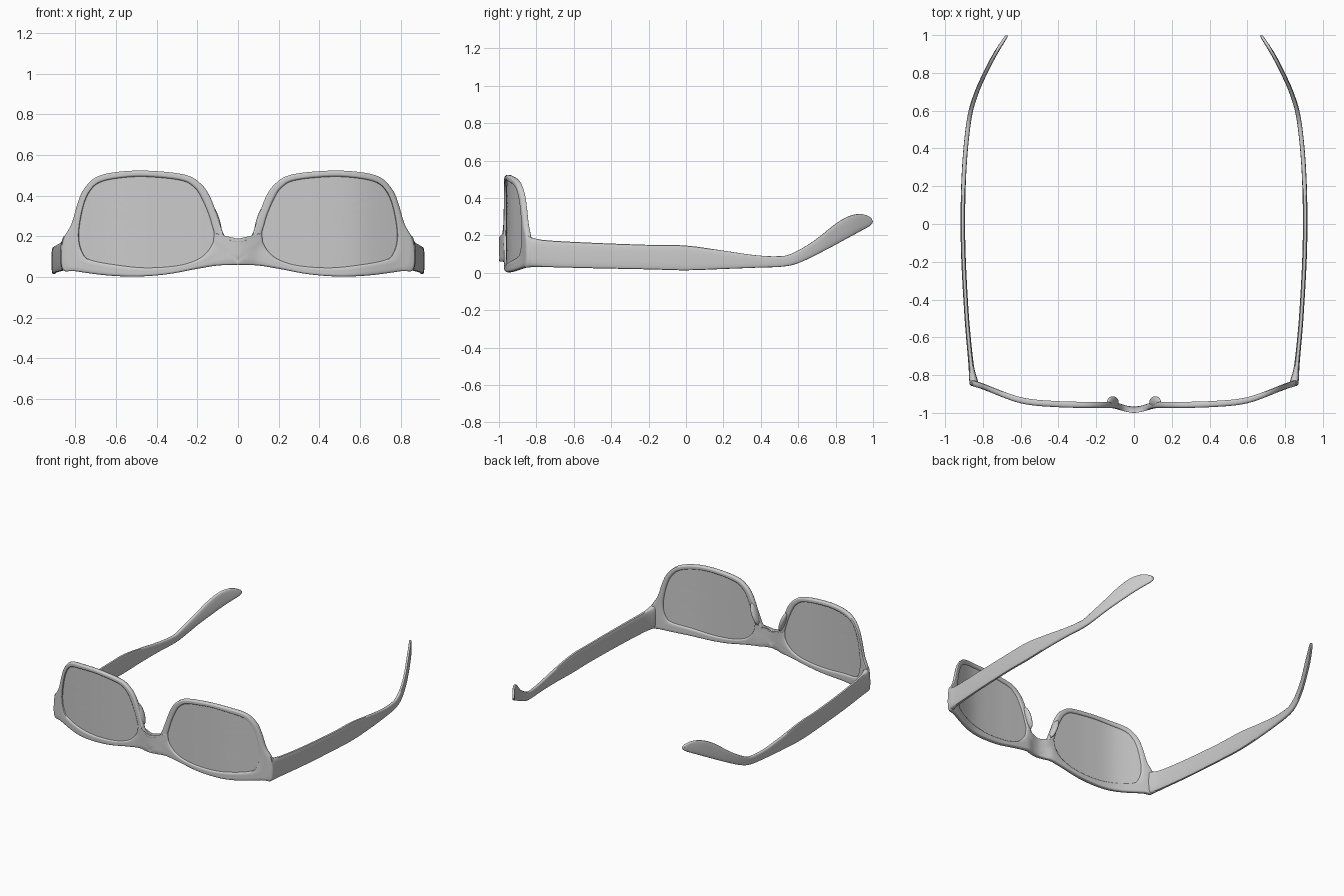
import bpy, bmesh, math
from mathutils import Vector

if "Cube" in bpy.data.objects:
    bpy.data.objects.remove(bpy.data.objects["Cube"])


def smooth(points, steps, closed=False):
    """Catmull-Rom through the given tuples."""
    p, n, out = [Vector(q) for q in points], len(points), []
    get = (lambda i: p[i % n]) if closed else (lambda i: p[max(0, min(n - 1, i))])
    for i in range(n if closed else n - 1):
        a, b, c, d = get(i - 1), get(i), get(i + 1), get(i + 2)
        for k in range(steps):
            t = k / steps
            out.append(0.5 * (2 * b + (c - a) * t + (2 * a - 5 * b + 4 * c - d) * t * t
                              + (3 * b - a - 3 * c + d) * t ** 3))
    return out if closed else out + [p[-1]]


def lookup(table, v):
    """Linear interpolation in a dense table of (key, value)."""
    if v <= table[0][0]:
        return table[0][1]
    for a, b in zip(table, table[1:]):
        if v <= b[0]:
            return a[1] + (b[1] - a[1]) * (v - a[0]) / max(b[0] - a[0], 1e-9)
    return table[-1][1]


def loft(name, rings, closed=False, cap=False, bisect=False):
    """Skin closed rings of points, mirrored over x."""
    bm = bmesh.new()
    rows = [[bm.verts.new(p) for p in r] for r in rings]
    m = len(rows[0])
    for a, b in zip(rows, rows[1:] + rows[:1] if closed else rows[1:]):
        for j in range(m):
            bm.faces.new((a[j], a[(j + 1) % m], b[(j + 1) % m], b[j]))
    if cap:
        bm.faces.new(rows[0])
        bm.faces.new(rows[-1])
    bmesh.ops.recalc_face_normals(bm, faces=bm.faces)
    me = bpy.data.meshes.new(name)
    bm.to_mesh(me)
    bm.free()
    ob = bpy.data.objects.new(name, me)
    bpy.context.collection.objects.link(ob)
    finish(ob, bisect)
    return ob


def finish(ob, bisect=False):
    bpy.ops.object.select_all(action='DESELECT')
    bpy.context.view_layer.objects.active = ob
    ob.select_set(True)
    bpy.ops.object.shade_smooth_by_angle(angle=math.radians(50))
    mod = ob.modifiers.new("Mirror", 'MIRROR')
    mod.use_bisect_axis[0] = bisect
    mod.merge_threshold = 0.0005


# Wrap of the front seen from above: y by distance from the middle
wrap = smooth([(0, -.985), (.05, -.976), (.1, -.96), (.2, -.958), (.4, -.954),
               (.6, -.933), (.8, -.86), (.87, -.838)], 8)

# Frame front: paired outer and lens-opening points (x, z, x, z)
pairs = smooth([
    (-.06, .17, .118, .21), (0, .17, .118, .22), (.04, .177, .122, .235),
    (.07, .21, .128, .255), (.10, .295, .145, .31), (.14, .40, .18, .39),
    (.19, .465, .215, .44), (.27, .505, .28, .475), (.45, .523, .45, .493),
    (.60, .516, .58, .487), (.70, .49, .68, .465), (.76, .43, .73, .42),
    (.79, .36, .76, .35), (.82, .26, .78, .25), (.865, .17, .782, .18),
    (.865, .04, .765, .12), (.8, .028, .73, .085), (.65, .008, .62, .062),
    (.5, .002, .46, .045), (.35, .013, .3, .055), (.2, .04, .2, .085),
    (.1, .056, .15, .125), (0, .06, .125, .165), (-.06, .06, .12, .19)], 6, closed=True)
H, R = .016, .01
rings = []
for q in pairs:
    o, i = Vector(q[:2]), Vector(q[2:])
    L = (i - o).length
    u = (i - o) / L
    r = min(R, L * .4)
    half = [(0, H - R), (.3 * r, H - .3 * R), (r, H), (L * .35, H), (L * .5, H),
            (L * .65, H), (L - r, H), (L - .3 * r, H - .3 * R), (L, H - R)]
    half = sorted(half, key=lambda s: s[0])
    sec = half + [(s, -d) for s, d in reversed(half)]
    ring = []
    for s, d in sec:
        p = o + u * s
        ring.append((p.x, lookup(wrap, abs(p.x)) + d, p.y))
    rings.append(ring)
loft("frame_front", rings, closed=True, bisect=True)

# Lenses: thin curved shells, tucked into the opening
centre = Vector((.455, .27))
front, back = [], []
for k in range(13):
    f = max(.01, k / 12 * 1.012)
    pts = [centre + (Vector(q[2:]) - centre) * f for q in pairs]
    front.append([(p.x, lookup(wrap, p.x) - .005, p.y) for p in pts])
    back.append([(p.x, lookup(wrap, p.x) + .005, p.y) for p in pts])
loft("lens", front + back[::-1], cap=True)

# Temple arms: x by y from above, then top and bottom edges from the side
bow = smooth([(-.86, .843), (-.8, .855), (-.72, .865), (-.5, .885), (-.2, .902), (0, .906),
              (.2, .903), (.4, .891), (.58, .868), (.7, .832), (.8, .787), (.9, .735),
              (1, .672)], 8)
arm = smooth([  # y top, z top, y bottom, z bottom, half thickness
    (-.85, .205, -.85, .03, .022), (-.82, .187, -.82, .031, .022),
    (-.74, .173, -.74, .03, .014), (-.5, .16, -.5, .024, .012),
    (-.2, .149, -.2, .018, .012), (0, .145, 0, .013, .012), (.2, .118, .2, .02, .012),
    (.36, .095, .38, .027, .012), (.48, .088, .52, .033, .012), (.56, .1, .61, .055, .012),
    (.68, .168, .74, .118, .012), (.8, .262, .87, .188, .012), (.87, .302, .94, .226, .012),
    (.925, .314, .978, .247, .011), (.965, .307, .995, .262, .010),
    (.99, .293, .999, .275, .008)], 6)
rings = []
for yt, zt, yb, zb, w in arm:
    ring = []
    for k in range(20):
        a = math.tau * k / 20
        c, s = math.cos(a), math.sin(a)
        cx = math.copysign(abs(c) ** .5, c)
        t = .5 + .5 * math.copysign(abs(s) ** .75, s)
        y = yb + (yt - yb) * t
        ring.append((lookup(bow, y) + cx * w, y, zb + (zt - zb) * t))
    rings.append(ring)
loft("temple_arm", rings, cap=True)

# Nose pads behind the inner rims
bpy.ops.mesh.primitive_uv_sphere_add(segments=24, ring_count=16, radius=1,
                                     location=(.112, -.942, .29),
                                     rotation=(0, math.radians(20), 0))
pad = bpy.context.object
pad.name = "nose_pad"
pad.scale = (.018, .03, .075)
bpy.ops.object.transform_apply(location=True, rotation=True, scale=True)
finish(pad)
